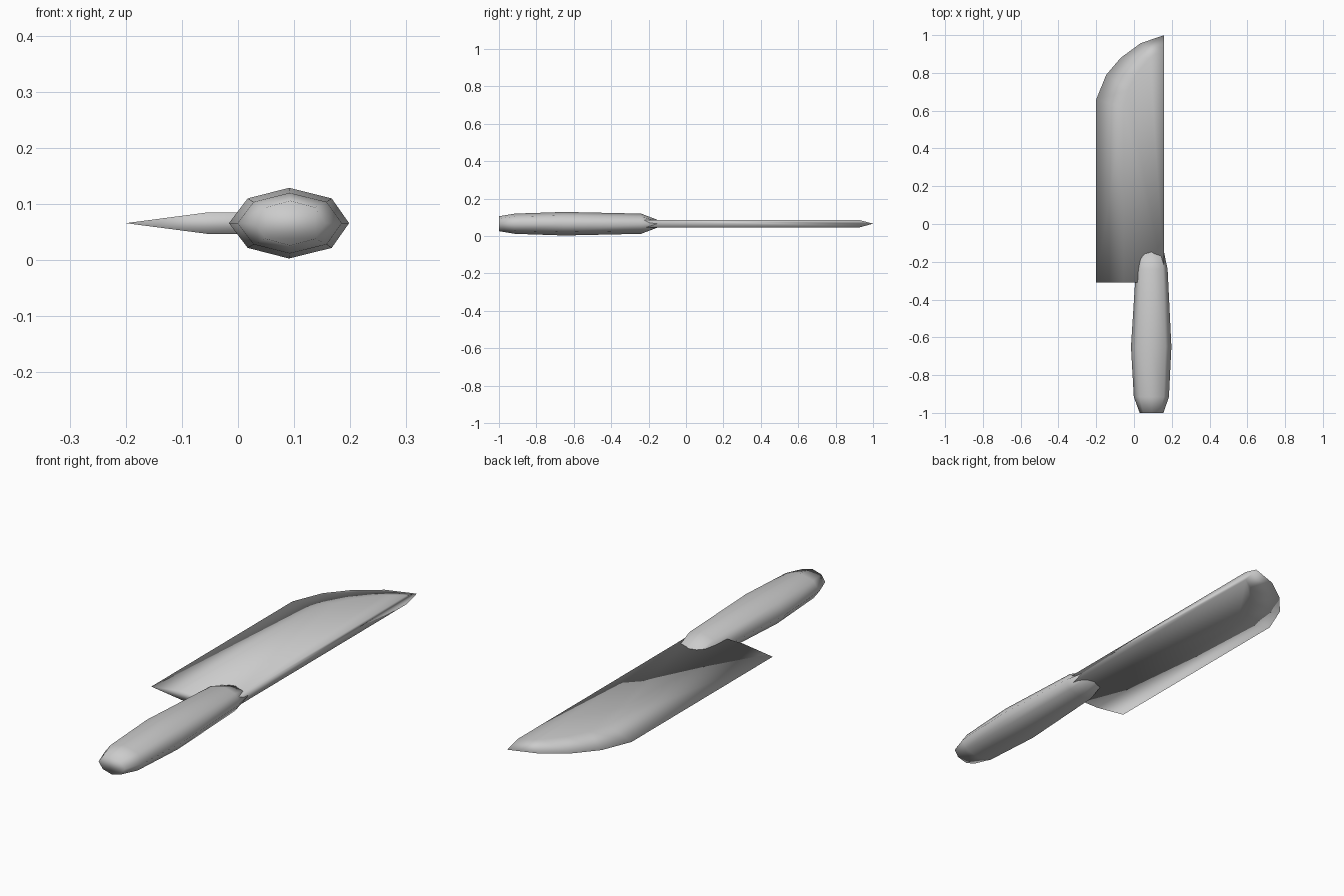
import bpy
import bmesh

cube = bpy.data.objects.get("Cube")
if cube:
    bpy.data.objects.remove(cube, do_unlink=True)

MID = 0.066       # height of the centre plane
HALF = 0.019      # half the blade thickness

grey = bpy.data.materials.new("plain grey")
grey.use_nodes = True
colour = (0.6, 0.6, 0.6, 1)
grey.diffuse_color = colour
grey.node_tree.nodes["Principled BSDF"].inputs["Base Color"].default_value = colour


def finish(name, bm):
    """Turn a bmesh into a smooth-shaded grey object."""
    bmesh.ops.recalc_face_normals(bm, faces=bm.faces[:])
    for face in bm.faces:
        face.smooth = True
    mesh = bpy.data.meshes.new(name)
    bm.to_mesh(mesh)
    bm.free()
    mesh.materials.append(grey)
    obj = bpy.data.objects.new(name, mesh)
    bpy.context.collection.objects.link(obj)
    return obj


# Blade: sharp outline, bevelled on both sides up to a flat plate
edge = [(-0.2, -0.31), (-0.2, 0.66), (-0.147, 0.79), (-0.07, 0.88),
        (0.035, 0.957), (0.16, 1.0)]
ridge = [(-0.055, -0.31), (-0.055, 0.62), (-0.03, 0.71), (0.02, 0.80),
         (0.085, 0.88), (0.16, 0.93)]
bm = bmesh.new()
rim = [bm.verts.new((x, y, MID)) for x, y in edge]
sides = []
for s in (1, -1):
    inner = [bm.verts.new((x, y, MID + s * HALF)) for x, y in ridge]
    heel = bm.verts.new((0.16, -0.31, MID + s * HALF))
    for i in range(len(rim) - 1):
        bm.faces.new((rim[i], rim[i + 1], inner[i + 1], inner[i]))
    bm.faces.new(inner + [heel])
    sides.append((inner, heel))
(top, top_heel), (low, low_heel) = sides
bm.faces.new((top[-1], rim[-1], low[-1], low_heel, top_heel))   # spine
bm.faces.new((rim[0], top[0], top_heel, low_heel, low[0]))      # heel
finish("blade", bm)

# Handle: eight-sided rings along y (y, centre x, half width, half height)
rings = [(-1.0, 0.093, 0.063, 0.040), (-0.915, 0.092, 0.093, 0.054),
         (-0.65, 0.091, 0.107, 0.063), (-0.24, 0.094, 0.084, 0.054),
         (-0.135, 0.094, 0.062, 0.014)]
section = [(1, 0), (0.71, 0.7), (0, 1), (-0.69, 0.7),
           (-1, 0), (-0.69, -0.7), (0, -1), (0.71, -0.7)]
bm = bmesh.new()
loops = [[bm.verts.new((cx + w * u, y, MID + h * v)) for u, v in section]
         for y, cx, w, h in rings]
n = len(section)
for a, b in zip(loops, loops[1:]):
    for i in range(n):
        j = (i + 1) % n
        bm.faces.new((a[i], a[j], b[j], b[i]))
bm.faces.new(loops[0])
bm.faces.new(loops[-1])
finish("handle", bm)
